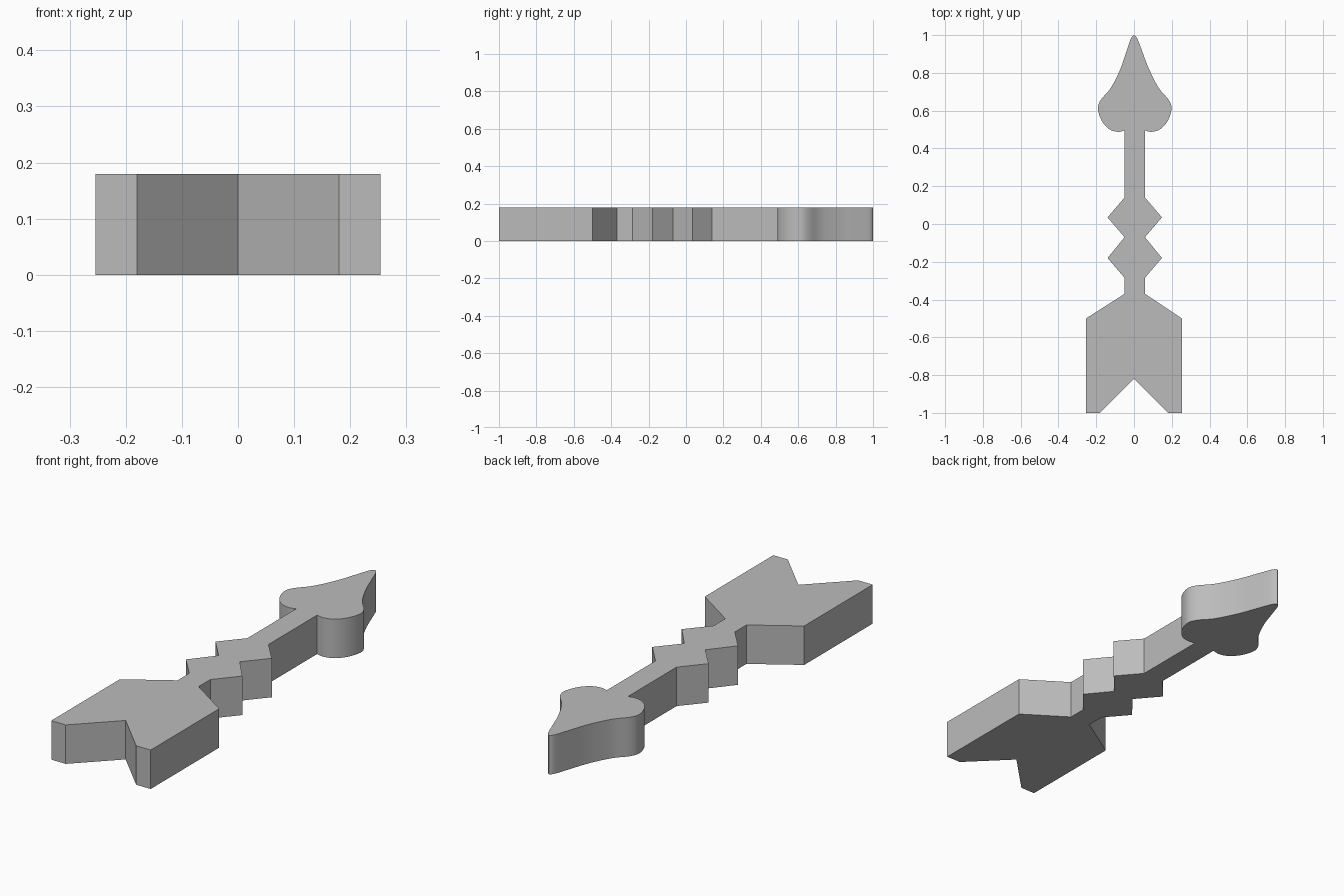
import bpy
import bmesh
from mathutils import Vector

cube = bpy.data.objects.get("Cube")
if cube:
    bpy.data.objects.remove(cube, do_unlink=True)

THICKNESS = 0.18
SHIFT = 0.004    # the shaft and head sit slightly toward +x


def smooth_path(points, steps=5):
    """Catmull-Rom curve through the points."""
    pts = [Vector(p) for p in points]
    pts = [2 * pts[0] - pts[1]] + pts + [2 * pts[-1] - pts[-2]]
    path = []
    for a, b, c, d in zip(pts, pts[1:], pts[2:], pts[3:]):
        for i in range(steps):
            t = i / steps
            path.append(0.5 * (2 * b + (c - a) * t + (2 * a - 5 * b + 4 * c - d) * t ** 2
                               + (3 * b - a - 3 * c + d) * t ** 3))
    return path + [pts[-2]]


# Half outlines of the parts, running from the tail to the tip
fletching = [(0.18, -1), (0.254, -1), (0.254, -0.50)]
shaft = [(0.054, -0.37), (0.054, -0.285), (0.144, -0.18), (0.054, -0.07),
         (0.144, 0.035), (0.054, 0.14)]
head = smooth_path([(0.054, 0.495), (0.09, 0.488), (0.135, 0.502), (0.174, 0.545),
                    (0.195, 0.61), (0.179, 0.658), (0.127, 0.72), (0.076, 0.82),
                    (0.045, 0.905), (0.02, 0.975), (0.009, 0.994)], 4)


def side(sign):
    tail = [(sign * x, y) for x, y in fletching]
    front = [(sign * x + SHIFT * min(1, (1 - y) * 5), y) for x, y in shaft + head]
    return tail + front


outline = [(0, -0.82)] + side(1) + [(0, 1)] + side(-1)[::-1]

# Extrude the closed outline into a solid slab
bm = bmesh.new()
base = bm.faces.new([bm.verts.new((x, y, 0)) for x, y in outline])
top = bmesh.ops.extrude_face_region(bm, geom=[base], use_keep_orig=True)
raised = [g for g in top["geom"] if isinstance(g, bmesh.types.BMVert)]
bmesh.ops.translate(bm, verts=raised, vec=(0, 0, THICKNESS))
bmesh.ops.recalc_face_normals(bm, faces=bm.faces)
mesh = bpy.data.meshes.new("arrow")
bm.to_mesh(mesh)
bm.free()
arrow = bpy.data.objects.new("arrow", mesh)
bpy.context.collection.objects.link(arrow)

# Plain grey
grey = bpy.data.materials.new("grey")
grey.use_nodes = True
colour = (0.5, 0.5, 0.5, 1)
grey.diffuse_color = colour
grey.node_tree.nodes["Principled BSDF"].inputs["Base Color"].default_value = colour
mesh.materials.append(grey)

# Smooth the curved head walls, keep the corners sharp
bpy.ops.object.select_all(action="DESELECT")
arrow.select_set(True)
bpy.context.view_layer.objects.active = arrow
bpy.ops.object.shade_smooth_by_angle(angle=0.5)
